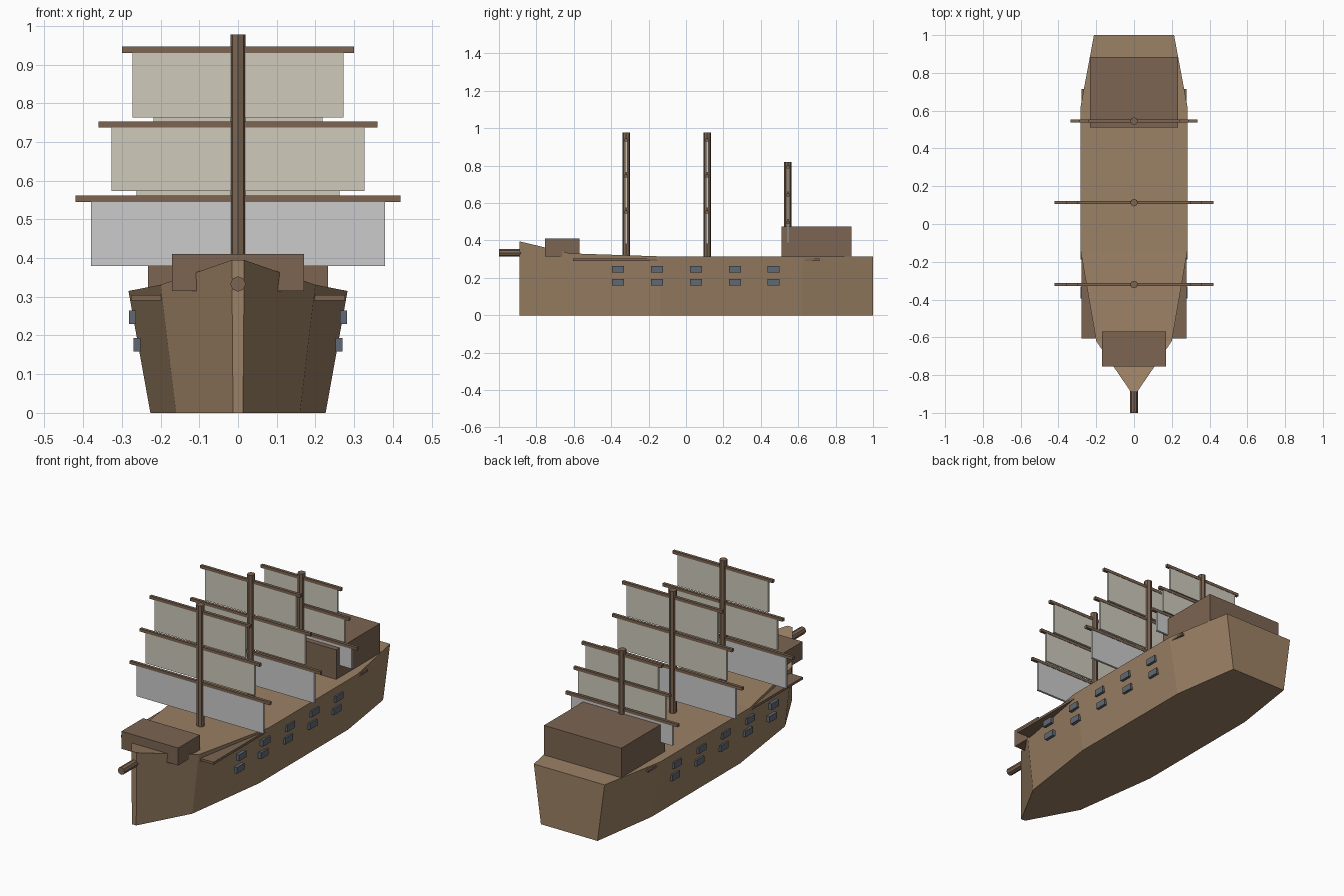
import bpy, bmesh, math

if "Cube" in bpy.data.objects:
    bpy.data.objects.remove(bpy.data.objects["Cube"])


def material(name, rgb):
    m = bpy.data.materials.new(name)
    m.diffuse_color = (*rgb, 1)
    m.use_nodes = True
    m.node_tree.nodes["Principled BSDF"].inputs["Base Color"].default_value = m.diffuse_color
    return m


HULL = material("hull_wood", (0.33, 0.22, 0.13))
DARK = material("dark_wood", (0.20, 0.13, 0.085))
CANVAS = material("canvas", (0.62, 0.60, 0.50))
IRON = material("iron", (0.12, 0.14, 0.17))


def finish(name, bm, mat):
    bmesh.ops.recalc_face_normals(bm, faces=bm.faces)
    me = bpy.data.meshes.new(name)
    bm.to_mesh(me)
    bm.free()
    ob = bpy.data.objects.new(name, me)
    if mat:
        me.materials.append(mat)
    bpy.context.collection.objects.link(ob)
    return ob


def box(name, x, y, z, mat):
    """Box from (min, max) ranges on each axis."""
    bm = bmesh.new()
    bmesh.ops.create_cube(bm, size=1)
    for v in bm.verts:
        v.co = [(r[0] + r[1]) / 2 + c * (r[1] - r[0]) for r, c in zip((x, y, z), v.co)]
    return finish(name, bm, mat)


def pole(name, radius, length, loc, mat, rot_x=0.0):
    bm = bmesh.new()
    bmesh.ops.create_cone(bm, cap_ends=True, segments=8, radius1=radius,
                          radius2=radius, depth=length)
    ob = finish(name, bm, mat)
    ob.location = loc
    ob.rotation_euler.x = rot_x
    return ob


# Hull: cross-sections (y, top half width, deck height), narrower at the flat bottom
stations = [(-0.89, 0.016, 0.395), (-0.62, 0.20, 0.331), (-0.14, 0.283, 0.315),
            (0.62, 0.283, 0.315), (1.0, 0.212, 0.315)]
bm = bmesh.new()
rings = [[bm.verts.new(p) for p in ((-w, y, h), (w, y, h), (w * 0.8, y, 0), (-w * 0.8, y, 0))]
         for y, w, h in stations]
for a, b in zip(rings, rings[1:]):
    for i in range(4):
        j = (i + 1) % 4
        bm.faces.new((a[i], a[j], b[j], b[i]))
bm.faces.new(rings[0])
bm.faces.new(rings[-1])
finish("hull", bm, HULL)

# Deck plank and the two castles
box("side_deck", (-0.277, 0.277), (-0.605, 0.715), (0.291, 0.304), DARK)
box("forecastle", (-0.17, 0.17), (-0.755, -0.57), (0.315, 0.41), DARK)
box("aft_castle", (-0.232, 0.232), (0.51, 0.885), (0.315, 0.475), DARK)

# Bowsprit
pole("bowsprit", 0.02, 0.15, (0, -0.925, 0.333), DARK, math.pi / 2)

# Gun ports, two rows on each side
for side, label in ((-1, "left"), (1, "right")):
    for row, (x, z) in enumerate(((0.261, 0.176), (0.273, 0.247))):
        for k in range(5):
            y = -0.363 + 0.208 * k
            box(f"gun_port_{label}_{row}_{k}",
                (side * x - 0.009, side * x + 0.009),
                (y - 0.032, y + 0.032), (z - 0.017, z + 0.017), IRON)

# Masts with three yards and sails each: (yard half width, sail half width, yard z, sail bottom)
main_rig = [(0.42, 0.38, 0.553, 0.38), (0.36, 0.327, 0.745, 0.573), (0.30, 0.272, 0.938, 0.763)]
mizzen_rig = [(0.336, 0.304, 0.497, 0.38), (0.288, 0.262, 0.644, 0.512), (0.24, 0.218, 0.792, 0.658)]
for name, y, top, rig in (("fore", -0.32, 0.977, main_rig), ("main", 0.113, 0.977, main_rig),
                          ("mizzen", 0.545, 0.82, mizzen_rig)):
    pole(f"{name}_mast", 0.02, top - 0.31, (0, y, (top + 0.31) / 2), DARK)
    for i, (yard, sail, z, bottom) in enumerate(rig):
        box(f"{name}_yard_{i}", (-yard, yard), (y - 0.008, y + 0.008), (z - 0.008, z + 0.008), DARK)
        box(f"{name}_sail_{i}", (-sail, sail), (y - 0.006, y + 0.006), (bottom, z),
            CANVAS if i else None)
